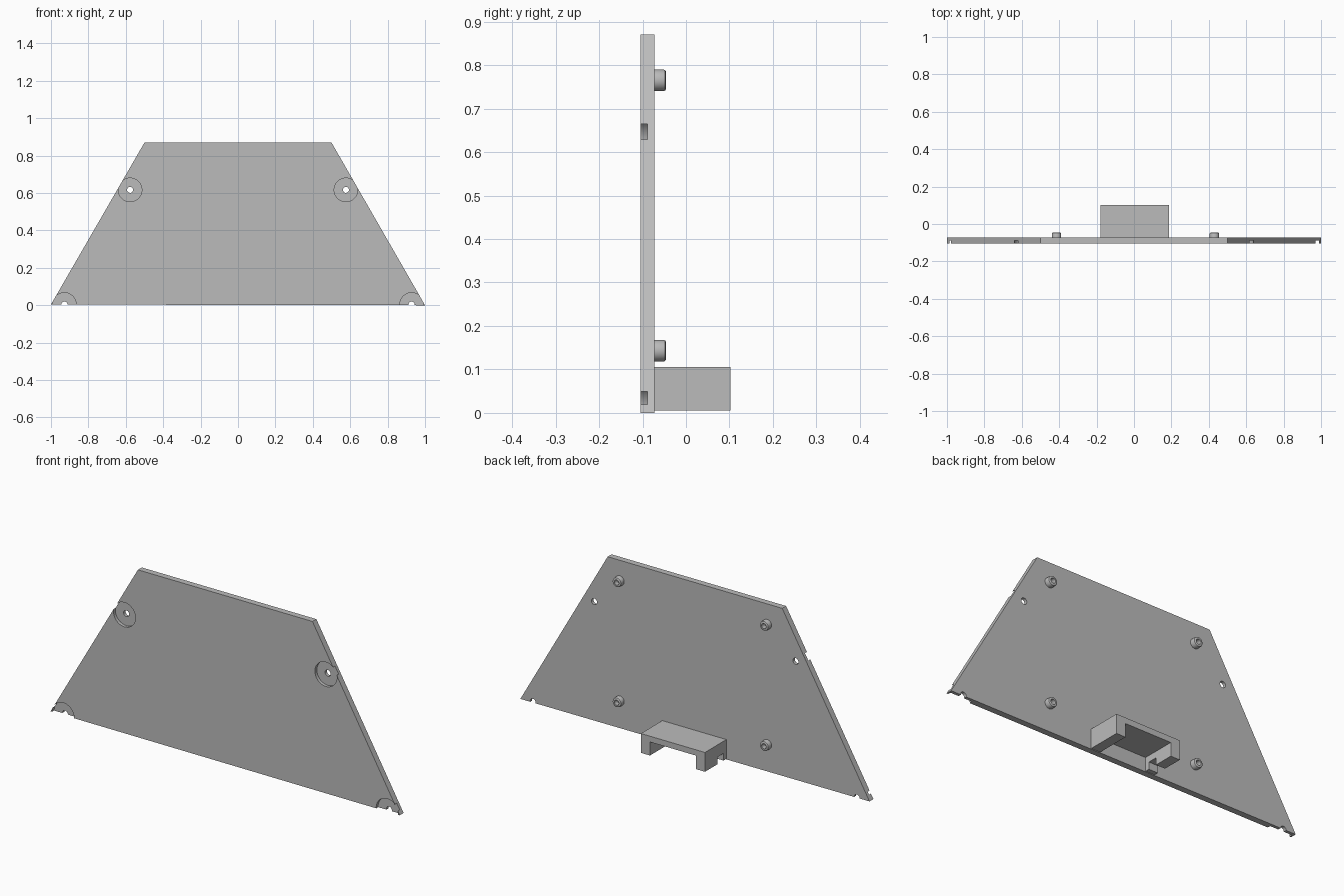
import bpy, bmesh, math
from mathutils import Matrix, Vector

cube = bpy.data.objects.get("Cube")
if cube:
    bpy.data.objects.remove(cube, do_unlink=True)

grey = bpy.data.materials.new("light_grey")
grey.use_nodes = True
grey.diffuse_color = (0.5, 0.5, 0.5, 1)
grey.node_tree.nodes["Principled BSDF"].inputs["Base Color"].default_value = (0.5, 0.5, 0.5, 1)

FRONT, BACK = -0.105, -0.073


def finish(name, bm):
    bmesh.ops.remove_doubles(bm, verts=bm.verts, dist=1e-5)
    bmesh.ops.recalc_face_normals(bm, faces=bm.faces)
    mesh = bpy.data.meshes.new(name)
    bm.to_mesh(mesh)
    bm.free()
    mesh.materials.append(grey)
    obj = bpy.data.objects.new(name, mesh)
    bpy.context.collection.objects.link(obj)
    return obj


def extrude(name, outline, y0, y1):
    """Prism from an x-z outline, running from y0 to y1."""
    bm = bmesh.new()
    face = bm.faces.new([bm.verts.new((x, y0, z)) for x, z in outline])
    grown = bmesh.ops.extrude_face_region(bm, geom=[face])["geom"]
    moved = [v for v in grown if isinstance(v, bmesh.types.BMVert)]
    bmesh.ops.translate(bm, verts=moved, vec=(0, y1 - y0, 0))
    return finish(name, bm)


def lathe(name, x, z, profile, steps=40):
    """Turn a (radius, y) profile round an axis along y."""
    bm = bmesh.new()
    verts = [bm.verts.new((r, y, 0)) for r, y in profile]
    edges = [bm.edges.new(pair) for pair in zip(verts, verts[1:])]
    bmesh.ops.spin(bm, geom=verts + edges, cent=(0, 0, 0), axis=(0, 1, 0),
                   angle=math.tau, steps=steps)
    bmesh.ops.translate(bm, verts=bm.verts, vec=(x, 0, z))
    return finish(name, bm)


def cut(obj, cutters):
    for cutter in cutters:
        mod = obj.modifiers.new("cut", 'BOOLEAN')
        mod.operation, mod.solver, mod.object = 'DIFFERENCE', 'EXACT', cutter
    bpy.context.view_layer.update()
    graph = bpy.context.evaluated_depsgraph_get()
    mesh = bpy.data.meshes.new_from_object(obj.evaluated_get(graph))
    obj.modifiers.clear()
    obj.data = mesh
    for cutter in cutters:
        bpy.data.objects.remove(cutter, do_unlink=True)


def smooth(obj):
    obj.data.shade_smooth()
    obj.data.set_sharp_from_angle(angle=math.radians(35))


# Trapezoid panel with counterbored screw holes
panel = extrude("panel", [(-1, 0.004), (1, 0), (0.5, 0.87), (-0.5, 0.87)], FRONT, BACK)
bore = [(0, -0.13), (0.063, -0.13), (0.063, -0.089), (0.016, -0.089), (0.016, -0.05), (0, -0.05)]
cut(panel, [lathe("screw_cutter", side * x, z, bore)
            for side in (-1, 1) for x, z in ((0.577, 0.617), (0.928, 0.004))])
smooth(panel)

# Four hollow standoffs with rounded rims on the back
post = [(0.025, BACK - 0.001), (0.025, -0.052), (0.0235, -0.048), (0.02, -0.046),
        (0.013, -0.046), (0.013, -0.071), (0, -0.071)]
for side, x in (("right", -0.414), ("left", 0.43)):
    for level, z in (("lower", 0.143), ("upper", 0.765)):
        smooth(lathe(f"standoff_{level}_{side}", x, z, post, 32))

# Bridge-shaped bracket on the back, with a notch through one leg
x0, x1, z0, z1, leg, roof = -0.18, 0.187, 0.005, 0.105, 0.052, 0.03
bracket = extrude("bracket", [
    (x0, z0), (x0 + leg, z0), (x0 + leg, z1 - roof), (x1 - leg, z1 - roof),
    (x1 - leg, z0), (x1, z0), (x1, z1), (x0, z1)], BACK - 0.001, 0.102)
notch = extrude("notch_cutter", [
    (x0 - 0.02, -0.02), (x0 + leg + 0.02, -0.02),
    (x0 + leg + 0.02, 0.042), (x0 - 0.02, 0.042)], -0.05, 0.0)
cut(bracket, [notch])
